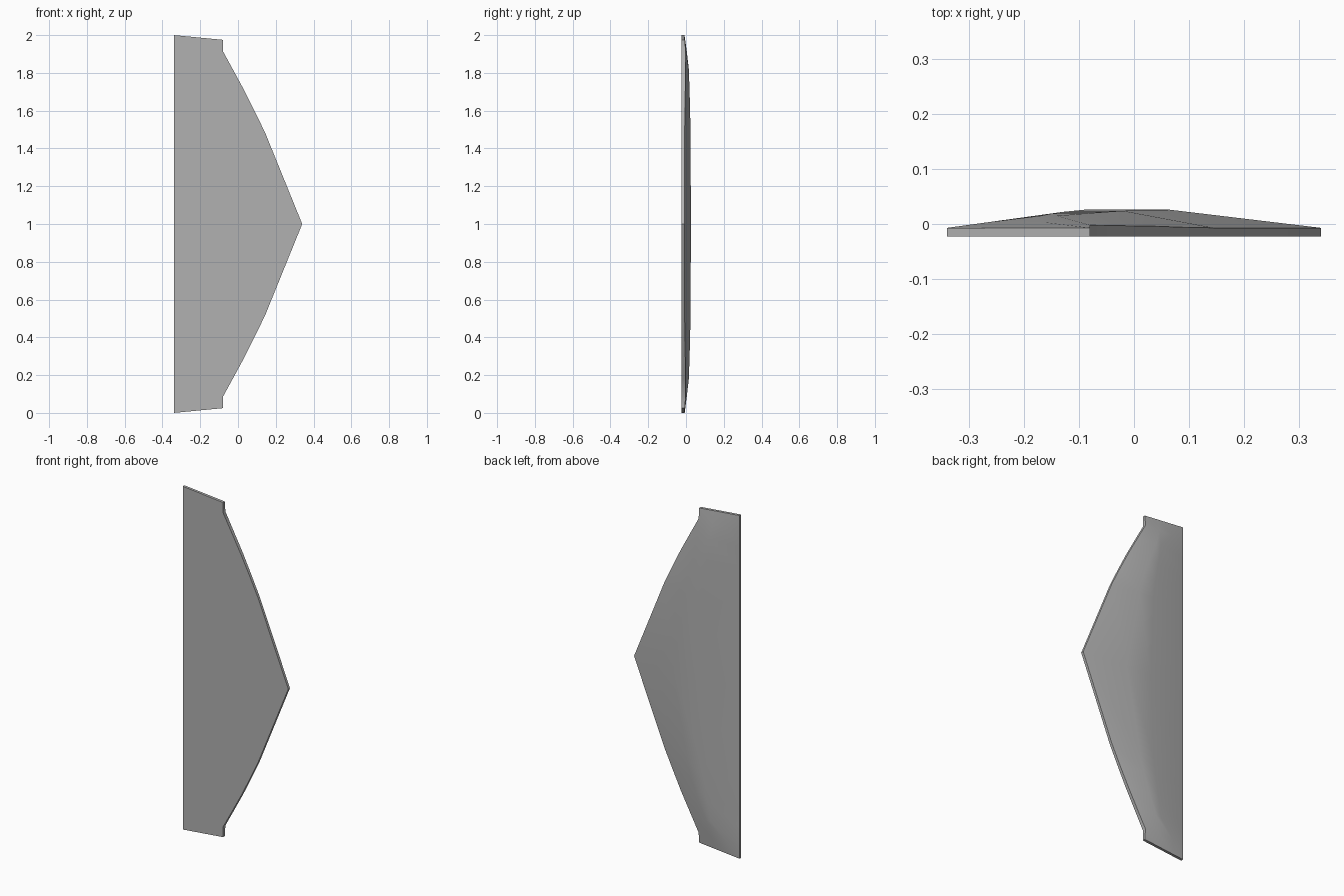
import bpy
import bmesh

cube = bpy.data.objects.get("Cube")
if cube:
    bpy.data.objects.remove(cube, do_unlink=True)

LEFT, FRONT, RIM, PEAK = -0.34, -0.023, -0.007, 0.026

# Half of the cross-sections, from the end to the middle:
# height at straight edge, height at curved edge, curved edge x, its rim y, two ridge x, ridge y
half = [
    (0.0, 0.025, -0.08, RIM, -0.27, -0.17, RIM),
    (0.085, 0.085, -0.08, -0.002, -0.26, -0.17, 0.004),
    (0.18, 0.18, -0.028, -0.003, -0.17, -0.14, 0.015),
    (0.3, 0.3, 0.037, -0.004, -0.15, -0.09, 0.019),
    (0.41, 0.41, 0.092, -0.006, -0.13, -0.05, 0.022),
    (0.52, 0.52, 0.145, RIM, -0.11, -0.02, 0.024),
    (1.0, 1.0, 0.34, RIM, -0.09, 0.065, PEAK),
]
mirrored = [(2 - s[0], 2 - s[1]) + s[2:] for s in reversed(half[:-1])]


def section(bm, z_left, z_right, right, rim, ridge_a, ridge_b, ridge_y):
    """Closed ring of vertices around the panel at one height."""
    ring = [(LEFT, FRONT), (LEFT, RIM), (ridge_a, ridge_y),
            (ridge_b, ridge_y), (right, rim), (right, FRONT)]
    verts = []
    for x, y in ring:
        t = (x - LEFT) / (right - LEFT)
        verts.append(bm.verts.new((x, y, z_left + t * (z_right - z_left))))
    return verts


# Panel: flat front, thin rim, shallow domed back
bm = bmesh.new()
rings = [section(bm, *s) for s in half + mirrored]
for low, high in zip(rings, rings[1:]):
    for i in range(len(low)):
        j = (i + 1) % len(low)
        bm.faces.new((low[i], low[j], high[j], high[i]))
bm.faces.new(rings[0])
bm.faces.new(rings[-1])
bmesh.ops.recalc_face_normals(bm, faces=bm.faces)
mesh = bpy.data.meshes.new("panel")
bm.to_mesh(mesh)
bm.free()
panel = bpy.data.objects.new("panel", mesh)
bpy.context.collection.objects.link(panel)

# Plain grey
grey = bpy.data.materials.new("grey")
grey.use_nodes = True
colour = (0.44, 0.44, 0.44, 1)
grey.diffuse_color = colour
grey.node_tree.nodes["Principled BSDF"].inputs["Base Color"].default_value = colour
mesh.materials.append(grey)

# Smooth back, sharp rim
bpy.ops.object.select_all(action='DESELECT')
panel.select_set(True)
bpy.context.view_layer.objects.active = panel
bpy.ops.object.shade_smooth_by_angle(angle=0.52)
